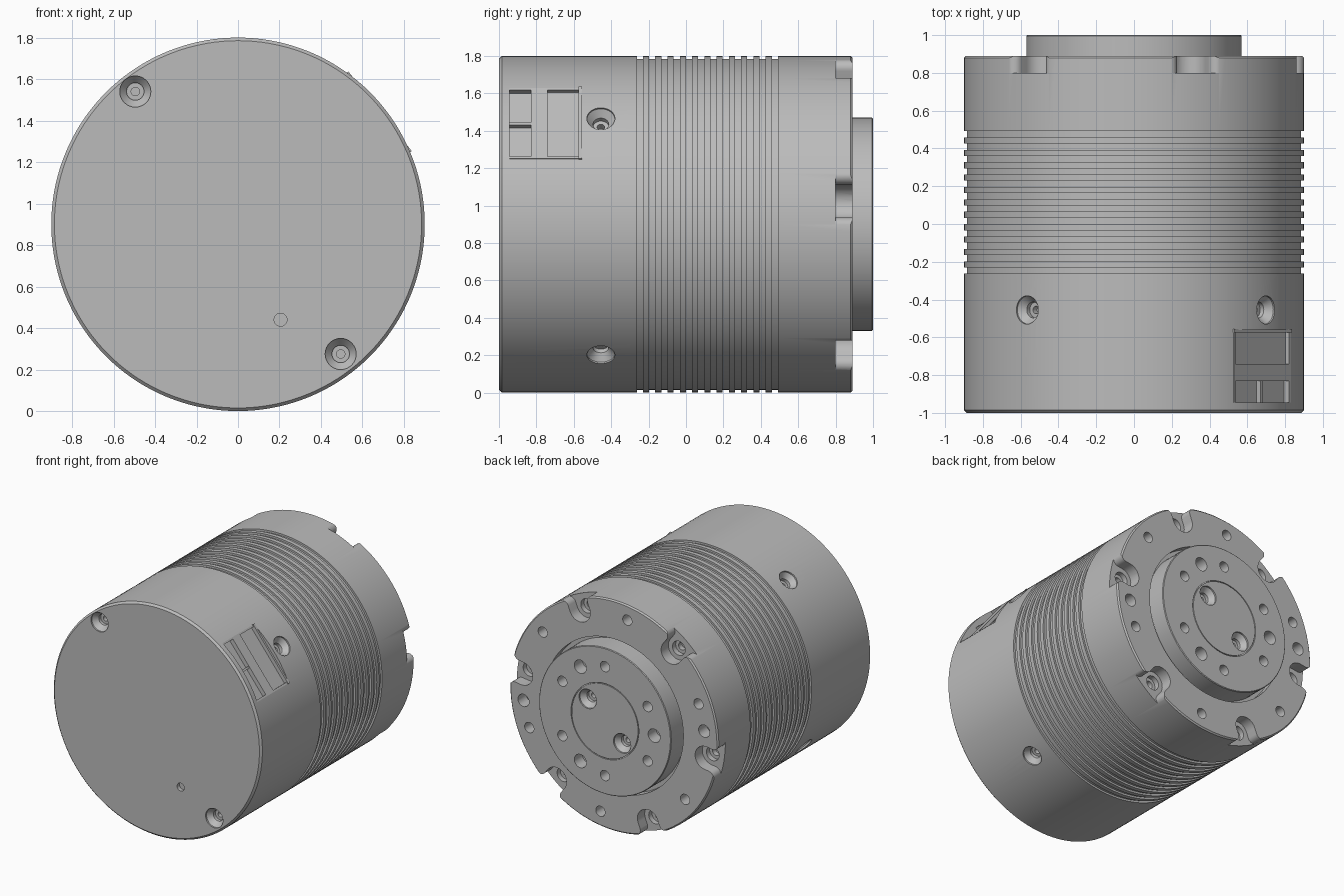
import bpy, bmesh
from math import pi, sin, cos, radians
from mathutils import Matrix, Vector

if "Cube" in bpy.data.objects:
    bpy.data.objects.remove(bpy.data.objects["Cube"])

AXIS_Z = 0.9   # height of the cylinder axis
R = 0.9        # main radius

grey = bpy.data.materials.new("machined_grey")
grey.use_nodes = True
COLOUR = (0.5, 0.5, 0.5, 1)
grey.diffuse_color = COLOUR
grey.node_tree.nodes["Principled BSDF"].inputs["Base Color"].default_value = COLOUR


def facing_back(x, y, z):
    return Matrix.Translation((x, y, z)) @ Matrix.Rotation(-pi / 2, 4, 'X')


def facing_front(x, y, z):
    return Matrix.Translation((x, y, z)) @ Matrix.Rotation(pi / 2, 4, 'X')


def radial(angle):
    """Frame on the axis: local z points outward, local y runs along the axis."""
    return Matrix.Translation((0, 0, AXIS_Z)) @ Matrix.Rotation(pi / 2 - radians(angle), 4, 'Y')


def on_circle(radius, angle, y):
    a = radians(angle)
    return facing_back(radius * cos(a), y, AXIS_Z + radius * sin(a))


def lathe(bm, profile, mat, n=32):
    rings = [[bm.verts.new(mat @ Vector((r * cos(2 * pi * i / n), r * sin(2 * pi * i / n), h)))
              for i in range(n)] for r, h in profile]
    for a, b in zip(rings, rings[1:]):
        for i in range(n):
            j = (i + 1) % n
            bm.faces.new((a[i], a[j], b[j], b[i]))
    bm.faces.new(rings[0])
    bm.faces.new(rings[-1])


def box(bm, mat, xs, ys, zs):
    size = Matrix.Diagonal((xs[1] - xs[0], ys[1] - ys[0], zs[1] - zs[0], 1))
    mid = Vector((sum(xs) / 2, sum(ys) / 2, sum(zs) / 2))
    bmesh.ops.create_cube(bm, size=1, matrix=mat @ Matrix.Translation(mid) @ size)


def prism(bm, mat, outline, y0, y1):
    low, high = ([bm.verts.new(mat @ Vector((x, y, z))) for x, z in outline] for y in (y0, y1))
    bm.faces.new(low)
    bm.faces.new(high)
    for i in range(len(low)):
        j = (i + 1) % len(low)
        bm.faces.new((low[i], low[j], high[j], high[i]))


def make_object(name, bm):
    bmesh.ops.recalc_face_normals(bm, faces=bm.faces)
    mesh = bpy.data.meshes.new(name)
    bm.to_mesh(mesh)
    bm.free()
    obj = bpy.data.objects.new(name, mesh)
    bpy.context.collection.objects.link(obj)
    mesh.materials.append(grey)
    return obj


def activate(obj):
    bpy.ops.object.select_all(action='DESELECT')
    obj.select_set(True)
    bpy.context.view_layer.objects.active = obj


def cut(obj, bm):
    cutter = make_object("cutter", bm)
    cutter.hide_render = True
    mod = obj.modifiers.new("cut", 'BOOLEAN')
    mod.operation = 'DIFFERENCE'
    mod.solver = 'EXACT'
    mod.object = cutter
    activate(obj)
    bpy.ops.object.modifier_apply(modifier=mod.name)
    bpy.data.objects.remove(cutter)


def smooth(obj):
    activate(obj)
    bpy.ops.object.shade_smooth_by_angle(angle=radians(30))


def plain_hole(r, depth=0.1):
    return [(r, 0.03), (r, -depth)]


# Countersink, screw head and its drive socket
SCREW_HOLE = [(0.075, 0.03), (0.075, -0.012), (0.042, -0.05), (0.042, -0.075),
              (0.02, -0.075), (0.02, -0.11)]
NOTCH_SCREW = [(0.055, 0.03), (0.055, -0.04), (0.03, -0.04), (0.03, -0.08)]

# --- Housing: turned cylinder with cooling grooves and a recess at the back ---
profile = [(0.885, -1), (R, -0.985)]
STEP = 0.0328
for i in range(12):
    y = -0.263 + 2 * i * STEP
    profile += [(R, y), (0.885, y), (0.885, y + STEP), (R, y + STEP)]
profile += [(R, 0.88), (0.89, 0.89), (0.6, 0.89), (0.6, 0.83)]
bm = bmesh.new()
lathe(bm, profile, facing_back(0, 0, AXIS_Z), 144)
housing = make_object("housing", bm)

# Rim notches with a round inner end and a flared mouth, plus the socket pocket
half = [(0.09 * sin(t * pi / 16), 0.8 - 0.09 * cos(t * pi / 16)) for t in range(1, 9)]
half += [(0.135 - 0.045 * cos(t * pi / 12), 0.845 + 0.045 * sin(t * pi / 12)) for t in range(7)]
half += [(0.135, 1.0)]
outline = [(0, 0.71)] + half + [(-x, z) for x, z in reversed(half)]
NOTCHES = [8.5 + 60 * k for k in range(6)]
SOCKET = radial(38.5)
bm = bmesh.new()
for a in NOTCHES:
    prism(bm, radial(a), outline, 0.8, 0.95)
box(bm, SOCKET, (-0.238, 0.238), (-0.945, -0.56), (0.8, 1.0))
cut(housing, bm)

# Screw and mounting holes in the housing
bm = bmesh.new()
for a in NOTCHES:
    lathe(bm, NOTCH_SCREW, on_circle(0.8, a, 0.8))
    lathe(bm, plain_hole(0.04), on_circle(0.785, a + 30, 0.89))
for a in (-6.5, 173.5):
    lathe(bm, plain_hole(0.048), on_circle(0.785, a, 0.89))
for k in range(4):
    lathe(bm, SCREW_HOLE, radial(39 + 90 * k) @ Matrix.Translation((0, -0.455, R)))
for x, z in ((-0.495, 1.54), (0.495, 0.275)):
    lathe(bm, SCREW_HOLE, facing_front(x, -1, z))
lathe(bm, plain_hole(0.031, 0.03), facing_front(0.205, -1, 0.44))
cut(housing, bm)
smooth(housing)

# --- Output flange with a fine ring line around its centre cap ---
bm = bmesh.new()
lathe(bm, [(0.57, 0.82), (0.57, 0.995), (0.565, 1.0), (0.293, 1.0), (0.293, 0.992),
           (0.286, 0.992), (0.286, 1.0)], facing_back(0, 0, AXIS_Z), 96)
flange = make_object("output_flange", bm)
bm = bmesh.new()
for k in range(6):
    lathe(bm, plain_hole(0.04), on_circle(0.425, 30 + 60 * k, 1.0))
for k in range(3):
    lathe(bm, plain_hole(0.052), on_circle(0.425, 60 + 120 * k, 1.0))
for a in (42, 222):
    lathe(bm, SCREW_HOLE, on_circle(0.2, a, 1.0))
cut(flange, bm)
smooth(flange)

# --- Cable socket set into the side pocket ---
PARTS = {
    "socket_back_wall": ((-0.245, 0.245), (-0.575, -0.555), (0.78, 0.875)),
    "socket_left_wall": ((-0.242, -0.228), (-0.945, -0.575), (0.78, 0.868)),
    "socket_right_wall": ((0.228, 0.242), (-0.945, -0.575), (0.78, 0.868)),
    "socket_cell_floor": ((-0.228, 0.228), (-0.945, -0.83), (0.78, 0.835)),
    "socket_divider": ((-0.008, 0.008), (-0.945, -0.83), (0.78, 0.862)),
    "socket_bar": ((-0.228, 0.228), (-0.83, -0.74), (0.78, 0.868)),
    "socket_block": ((-0.228, 0.228), (-0.74, -0.575), (0.78, 0.845)),
}
for name, (xs, ys, zs) in PARTS.items():
    bm = bmesh.new()
    box(bm, SOCKET, xs, ys, zs)
    make_object(name, bm)
